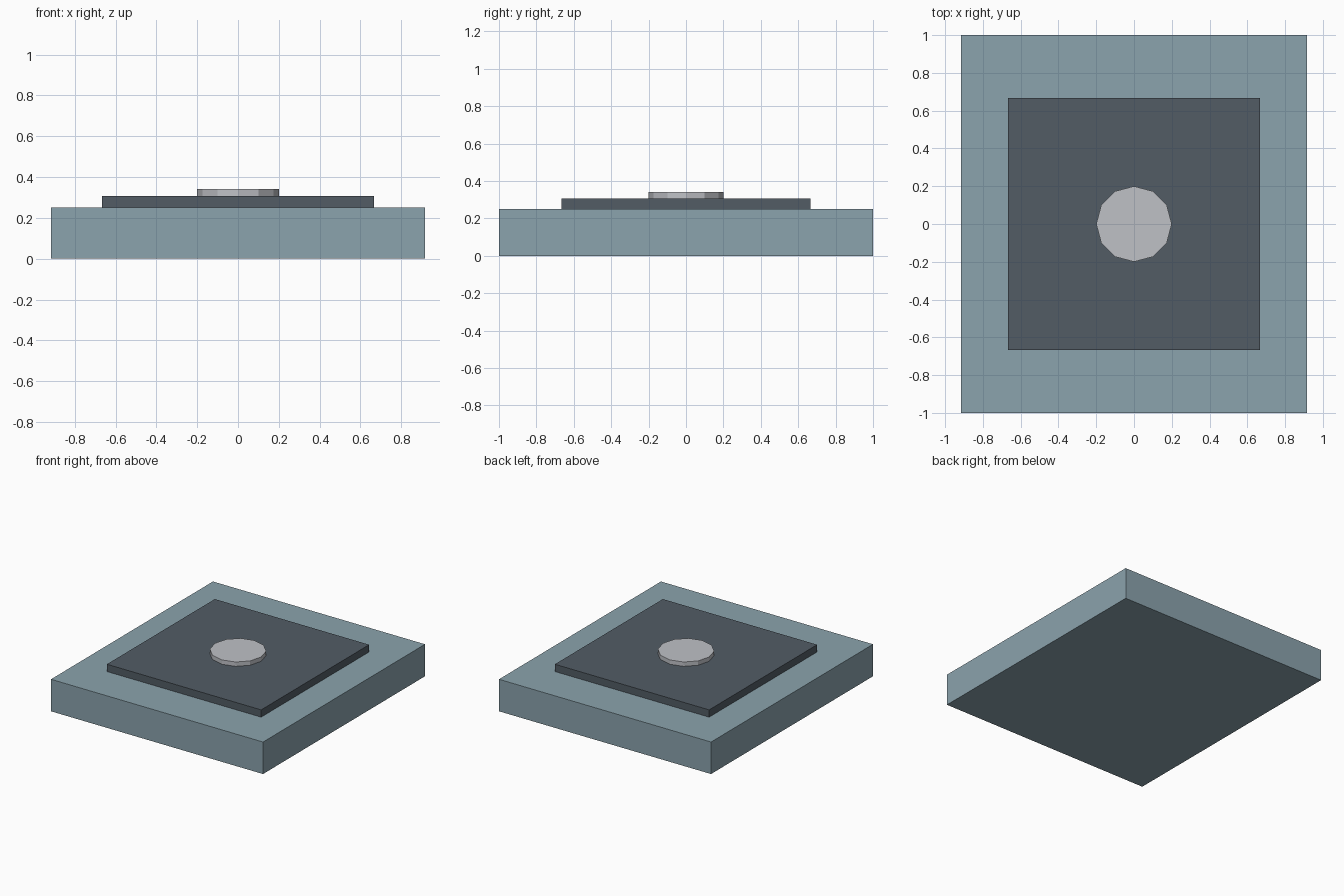
import bpy

default = bpy.data.objects.get("Cube")
if default:
    bpy.data.objects.remove(default, do_unlink=True)


def material(name, rgb):
    mat = bpy.data.materials.new(name)
    mat.use_nodes = True
    colour = (*rgb, 1.0)
    mat.diffuse_color = colour
    mat.node_tree.nodes["Principled BSDF"].inputs["Base Color"].default_value = colour
    return mat


def finish(name, mat):
    obj = bpy.context.object
    obj.name = obj.data.name = name
    obj.data.materials.append(mat)
    return obj


def box(name, width, depth, bottom, top, mat):
    bpy.ops.mesh.primitive_cube_add(size=1, location=(0, 0, (bottom + top) / 2))
    bpy.context.object.scale = (width, depth, top - bottom)
    bpy.ops.object.transform_apply(location=False, rotation=False, scale=True)
    return finish(name, mat)


def disc(name, radius, bottom, top, sides, mat):
    bpy.ops.mesh.primitive_cylinder_add(
        vertices=sides, radius=radius, depth=top - bottom,
        location=(0, 0, (bottom + top) / 2))
    return finish(name, mat)


blue_grey = material("blue grey", (0.258, 0.366, 0.418))
dark_slate = material("dark slate", (0.084, 0.107, 0.130))
light_grey = material("light grey", (0.521, 0.533, 0.565))

# Stacked heights
BASE_TOP, PANEL_TOP, DISC_TOP = 0.25, 0.307, 0.341

# Broad slab, raised square panel, and low faceted disc on top
box("base_slab", 1.833, 2.0, 0, BASE_TOP, blue_grey)
box("raised_panel", 1.333, 1.333, BASE_TOP, PANEL_TOP, dark_slate)
disc("centre_disc", 0.2, PANEL_TOP, DISC_TOP, 12, light_grey)
